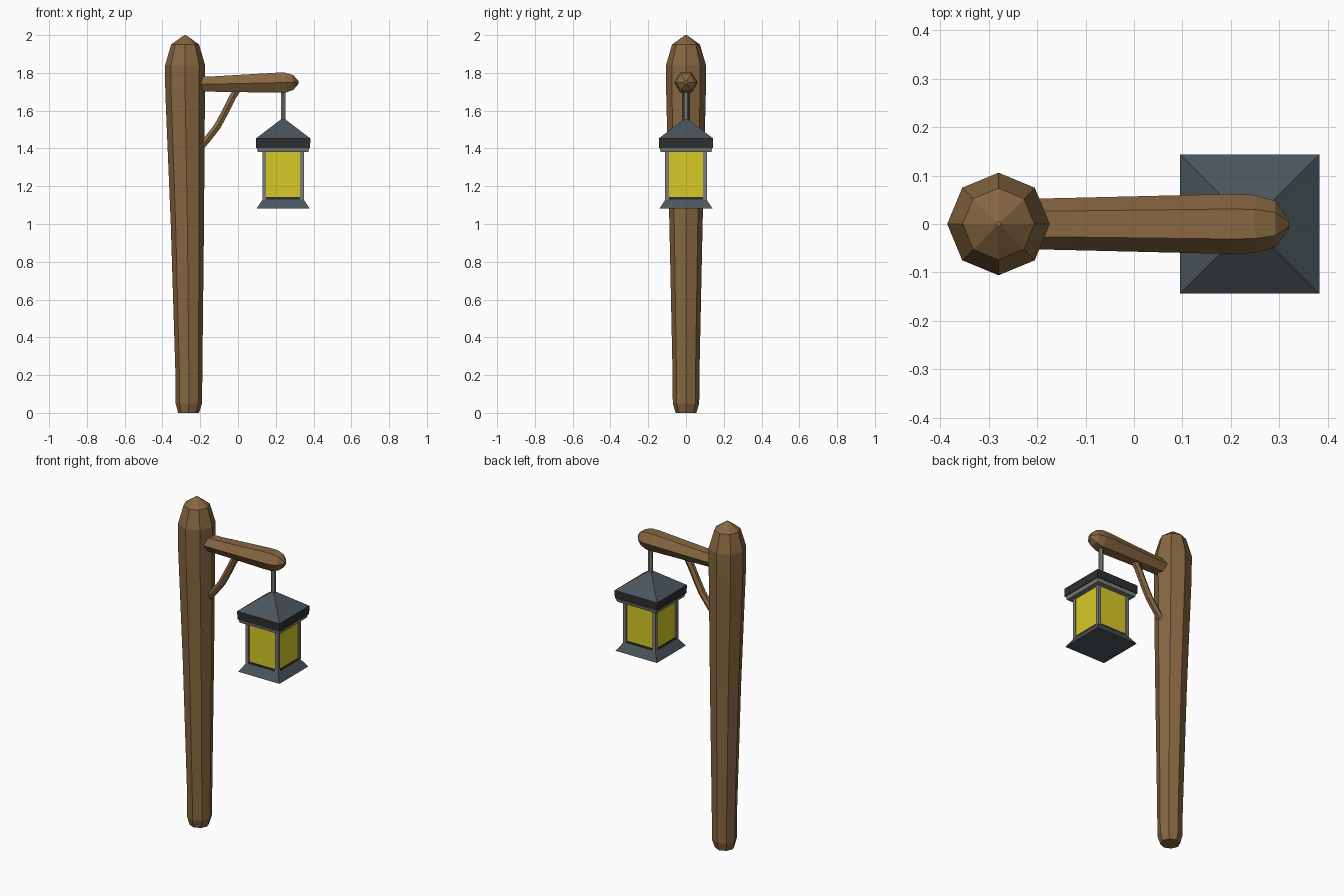
import bpy, bmesh, math
from mathutils import Vector

if "Cube" in bpy.data.objects:
    bpy.data.objects.remove(bpy.data.objects["Cube"])


def material(name, rgb):
    m = bpy.data.materials.new(name)
    m.diffuse_color = (*rgb, 1)
    m.use_nodes = True
    m.node_tree.nodes["Principled BSDF"].inputs["Base Color"].default_value = m.diffuse_color
    return m


WOOD = material("brown wood", (0.242, 0.136, 0.053))
SLATE = material("slate metal", (0.070, 0.091, 0.107))
DARK = material("dark metal", (0.026, 0.028, 0.030))
GREY = material("grey metal", (0.205, 0.205, 0.180))
GLASS = material("yellow glass", (0.68, 0.59, 0.019))


def loft(name, mat, rings, sides, phase=0.0):
    """Skin a closed solid through rings given as (centre, u axis, v axis)."""
    bm = bmesh.new()
    loops = []
    for c, u, v in rings:
        angles = [phase + 2 * math.pi * i / sides for i in range(sides)]
        loops.append([bm.verts.new(Vector(c) + Vector(u) * math.cos(a) + Vector(v) * math.sin(a))
                      for a in angles])
    for a, b in zip(loops, loops[1:]):
        for i in range(sides):
            j = (i + 1) % sides
            bm.faces.new((a[i], a[j], b[j], b[i]))
    bm.faces.new(loops[0][::-1])
    bm.faces.new(loops[-1])
    bmesh.ops.recalc_face_normals(bm, faces=bm.faces)
    me = bpy.data.meshes.new(name)
    bm.to_mesh(me)
    bm.free()
    me.materials.append(mat)
    ob = bpy.data.objects.new(name, me)
    bpy.context.collection.objects.link(ob)
    return ob


def upright(name, mat, profile, sides, phase=0.0):
    """Vertical solid from (x, y, z, radius) levels."""
    return loft(name, mat, [((x, y, z), (r, 0, 0), (0, r, 0)) for x, y, z, r in profile], sides, phase)


LX = 0.239  # lantern axis


def square(name, mat, levels, x=LX, y=0.0):
    """Square tapered block from (z, half width) levels."""
    return upright(name, mat, [(x, y, z, h * math.sqrt(2)) for z, h in levels], 4, math.pi / 4)


# Leaning octagonal post with a pointed head
upright("post", WOOD, [(-0.262, 0, 0.0, 0.055), (-0.26, 0, 0.05, 0.070), (-0.26, 0, 0.2, 0.071),
                       (-0.268, 0, 1.0, 0.088), (-0.28, 0, 1.70, 0.105), (-0.28, 0, 1.84, 0.106),
                       (-0.28, 0, 1.95, 0.074), (-0.28, 0, 2.0, 0.005)], 8)

# Hexagonal arm
loft("arm", WOOD, [((x, 0, z), (0, ry, 0), (0, 0, rz)) for x, z, ry, rz in
                   [(-0.22, 1.741, 0.052, 0.047), (-0.13, 1.741, 0.054, 0.047),
                    (0.20, 1.748, 0.062, 0.061), (0.25, 1.748, 0.060, 0.061),
                    (0.292, 1.749, 0.048, 0.046), (0.32, 1.75, 0.010, 0.010)]], 6)

# Bent brace between post and arm
path = [Vector((x, 0, z)) for x, z in
        [(-0.20, 1.405), (-0.165, 1.445), (-0.11, 1.515), (-0.075, 1.58), (-0.03, 1.67), (0.005, 1.725)]]
rings = []
for i, p in enumerate(path):
    d = (path[min(i + 1, len(path) - 1)] - path[max(i - 1, 0)]).normalized()
    rings.append((p, Vector((0, 0.021, 0)), d.cross(Vector((0, 1, 0))) * 0.021))
loft("brace", WOOD, rings, 6)

# Hanging rod
upright("rod", GREY, [(LX, 0, 1.54, 0.014), (LX, 0, 1.71, 0.014)], 6, math.pi / 6)

# Lantern roof, rim and trim
square("lantern_roof", SLATE, [(1.453, 0.144), (1.555, 0.010)])
square("lantern_rim", DARK, [(1.403, 0.143), (1.453, 0.144)])
square("lantern_trim", GREY, [(1.382, 0.134), (1.403, 0.139)])

# Glass body, corner frame and dark sill
square("lantern_glass", GLASS, [(1.13, 0.103), (1.385, 0.103)])
for sx in (-1, 1):
    for sy in (-1, 1):
        square("lantern_corner", GREY, [(1.13, 0.010), (1.385, 0.010)], LX + sx * 0.100, sy * 0.100)
square("lantern_sill", DARK, [(1.128, 0.108), (1.142, 0.108)])

# Flared base
square("lantern_base", SLATE, [(1.082, 0.140), (1.132, 0.107)])
